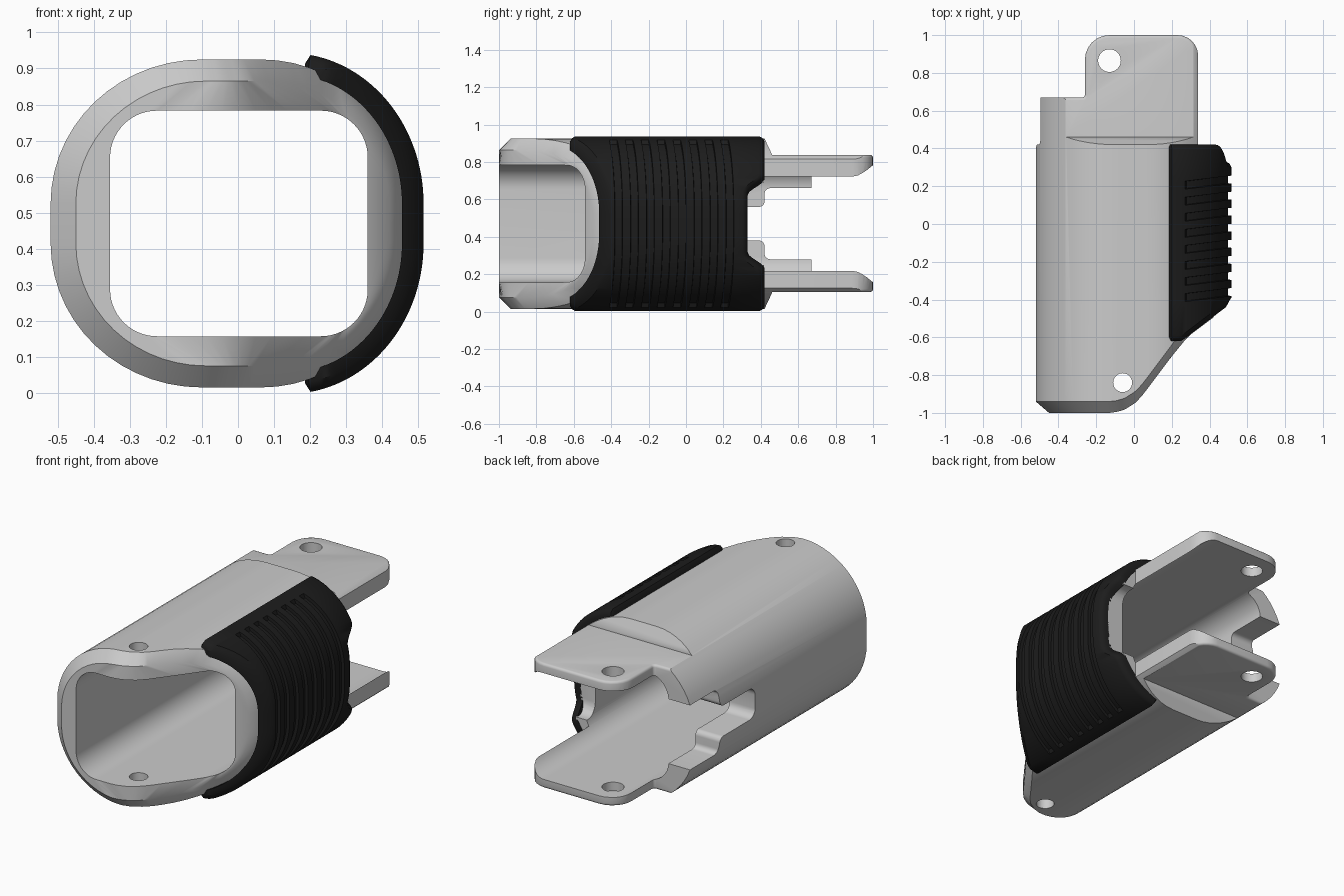
import bpy, bmesh
from math import sin, cos, pi, acos
from mathutils import Vector

if "Cube" in bpy.data.objects:
    bpy.data.objects.remove(bpy.data.objects["Cube"])

ZC = 0.47  # mid height of the sleeve


def make(name, bm):
    bmesh.ops.recalc_face_normals(bm, faces=bm.faces)
    me = bpy.data.meshes.new(name)
    bm.to_mesh(me)
    bm.free()
    ob = bpy.data.objects.new(name, me)
    bpy.context.collection.objects.link(ob)
    return ob


def loft(name, rows, wrap):
    """Skin closed loops; wrap joins last to first, otherwise cap the ends."""
    bm = bmesh.new()
    v = [[bm.verts.new(p) for p in r] for r in rows]
    n, m = len(v), len(v[0])
    for i in range(n if wrap else n - 1):
        a, b = v[i], v[(i + 1) % n]
        for j in range(m):
            k = (j + 1) % m
            bm.faces.new((a[j], a[k], b[k], b[j]))
    if not wrap:
        bm.faces.new(v[0])
        bm.faces.new(v[-1])
    return make(name, bm)


def rounded(corners, n=6):
    """Polygon from (a, b, radius) corners with filleted corners."""
    out = []
    for i, (a, b, r) in enumerate(corners):
        p = Vector((a, b))
        if r == 0:
            out.append(p)
            continue
        q = Vector(corners[i - 1][:2])
        s = Vector(corners[(i + 1) % len(corners)][:2])
        p0, p1 = p + (q - p).normalized() * r, p + (s - p).normalized() * r
        for k in range(n + 1):
            t = k / n * pi / 2
            out.append(p + (p0 - p) * (1 - sin(t)) + (p1 - p) * (1 - cos(t)))
    return out


def prism(name, poly, axis, lo, hi):
    put = (lambda p, h: (p[0], p[1], h)) if axis == 'z' else (lambda p, h: (h, p[0], p[1]))
    ob = loft(name, [[put(p, lo) for p in poly], [put(p, hi) for p in poly]], False)
    ob.hide_render = True
    return ob


def apply(ob, mod):
    bpy.context.view_layer.objects.active = ob
    bpy.ops.object.modifier_apply(modifier=mod.name)


def boolean(ob, other, op):
    m = ob.modifiers.new("cut", 'BOOLEAN')
    m.operation, m.object, m.solver = op, other, 'EXACT'
    apply(ob, m)
    bpy.data.objects.remove(other)


def smooth(ob):
    bpy.ops.object.select_all(action='DESELECT')
    ob.select_set(True)
    bpy.context.view_layer.objects.active = ob
    bpy.ops.object.shade_smooth_by_angle(angle=0.6)


# sleeve section: rounded box with elliptical corners, in x and z
def section(x0, x1, h, rl, rr, rz, n=14, m=10):
    top = []
    for k in range(n + 1):
        t = k / n * pi / 2
        top.append((x0 + rl * (1 - cos(t)), h - rz + rz * sin(t)))
    for k in range(1, m):
        top.append((x0 + rl + (x1 - rr - x0 - rl) * k / m, h))
    for k in range(n + 1):
        t = k / n * pi / 2
        top.append((x1 - rr + rr * sin(t), h - rz + rz * cos(t)))
    return [(x, ZC + z) for x, z in top] + [(x, ZC - z) for x, z in reversed(top)]


# front edge of the sleeve: flat, then swept back on the right
EDGE = [(-1, -1), (-0.11, -1), (-0.05, -0.983), (0.01, -0.945), (0.05, -0.9),
        (0.2, -0.7), (0.26, -0.615), (0.6, -0.36)]


def front(x):
    for (a, ya), (b, yb) in zip(EDGE, EDGE[1:]):
        if x <= b:
            return ya + (yb - ya) * (x - a) / (b - a)


outer = section(-0.52, 0.465, 0.455, 0.42, 0.4, 0.4)
face = section(-0.45, 0.42, 0.395, 0.36, 0.34, 0.34)
inner = section(-0.355, 0.36, 0.313, 0.13, 0.13, 0.13)
sleeve = loft("sleeve", [
    [(x, 1.1, z) for x, z in outer],
    [(x, front(x) + 0.06, z) for x, z in outer],
    [(x, front(x), z) for x, z in face],
    [(x, front(x), z) for x, z in inner],
    [(x, 1.1, z) for x, z in inner]], True)

# kept volume: full sleeve in front, thinner rounded tongues behind
keep = prism("keep_front", [(-1.2, -0.1), (0.42, -0.1), (0.42, 0.015), (0.46, 0.1),
                            (0.46, 0.84), (0.42, 0.925), (0.42, 1.04), (-1.2, 1.04)], 'x', -0.8, 0.8)
back = prism("keep_back", rounded([(-0.62, 0.2, 0), (0.34, 0.2, 0), (0.34, 1, 0.11), (-0.26, 1, 0.13),
                                   (-0.26, 0.67, 0.015), (-0.62, 0.67, 0)]), 'z', 0.105, 0.838)
bev = back.modifiers.new("edge", 'BEVEL')
bev.width, bev.segments, bev.limit_method, bev.angle_limit = 0.03, 3, 'ANGLE', 1.2
apply(back, bev)
boolean(keep, back, 'UNION')
boolean(sleeve, keep, 'INTERSECT')

# stepped opening in the left wall
boolean(sleeve, prism("left_opening", rounded([
    (1.2, 0.66, 0), (0.42, 0.66, 0.03), (0.42, 0.56, 0.03), (0.1, 0.56, 0.05),
    (0.1, 0.38, 0.05), (0.42, 0.38, 0.03), (0.42, 0.28, 0.03), (1.2, 0.28, 0)]),
    'x', -0.8, -0.1), 'DIFFERENCE')

# right wall end and its shallow notch
boolean(sleeve, prism("right_end", [(0.34, 0.418), (0.8, 0.418), (0.8, 1.3), (0.34, 1.3)],
                      'z', -0.2, 1.2), 'DIFFERENCE')
boolean(sleeve, prism("right_notch", rounded([(0.6, 0.69, 0), (0.33, 0.69, 0.07), (0.33, 0.25, 0.07),
                                              (0.6, 0.25, 0)]), 'x', 0.2, 0.8), 'DIFFERENCE')

# pin holes through the tongues and the front
for x, y, r in ((-0.13, 0.865, 0.06), (-0.06, -0.84, 0.05)):
    circle = [(x + r * cos(k * pi / 16), y + r * sin(k * pi / 16)) for k in range(32)]
    boolean(sleeve, prism("pin_hole", circle, 'z', -0.2, 1.2), 'DIFFERENCE')
smooth(sleeve)


# ribbed rubber grip wrapped round the right side
def grip_column(t, side, end):
    def pt(off):
        return 0.14 + (0.375 - off) * cos(t), ZC + side * (0.055 + (0.418 - off) * sin(t))

    z = abs(pt(0)[1] - ZC)
    s = min(1, max(0, (z - 0.17) / 0.1))
    rear = 0.33 + 0.09 * s * s * (3 - 2 * s)
    x = pt(0)[0]
    nose = -0.62 + 0.76 * max(0, x - 0.25) + (0.025 if end else 0)
    lip = 0.025 if end else 0
    depth = 0.018 if x > 0.27 else 0
    st = [(None, 0.06), (None, 0.028), (nose + 0.012, 0.01 + lip), (nose + 0.028, lip)]
    for k in range(8):
        y = -0.36 + 0.085 * k + 0.12 * (x - 0.515)
        st += [(y - 0.021, lip), (y - 0.019, lip + depth), (y + 0.019, lip + depth), (y + 0.021, lip)]
    st += [(rear - 0.028, lip), (rear - 0.01, 0.01 + lip), (rear, 0.028 + lip / 2), (rear, 0.06)]
    col = []
    for y, off in st:
        px, pz = pt(off)
        col.append((px, -0.62 + 0.76 * max(0, px - 0.25) + (0.02 if end else 0) if y is None else y, pz))
    return col


T0, N = acos(0.05 / 0.375), 30
angles = [(T0, True), (T0 - 0.03, False)] + [((T0 - 0.03) * (1 - k / N), False) for k in range(1, N + 1)]
grip = loft("rubber_grip", [grip_column(t, 1, e) for t, e in angles]
            + [grip_column(t, -1, e) for t, e in reversed(angles)], False)
rubber = bpy.data.materials.new("rubber")
rubber.diffuse_color = (0.012, 0.012, 0.012, 1)
rubber.use_nodes = True
rubber.node_tree.nodes["Principled BSDF"].inputs["Base Color"].default_value = rubber.diffuse_color
grip.data.materials.append(rubber)
smooth(grip)
